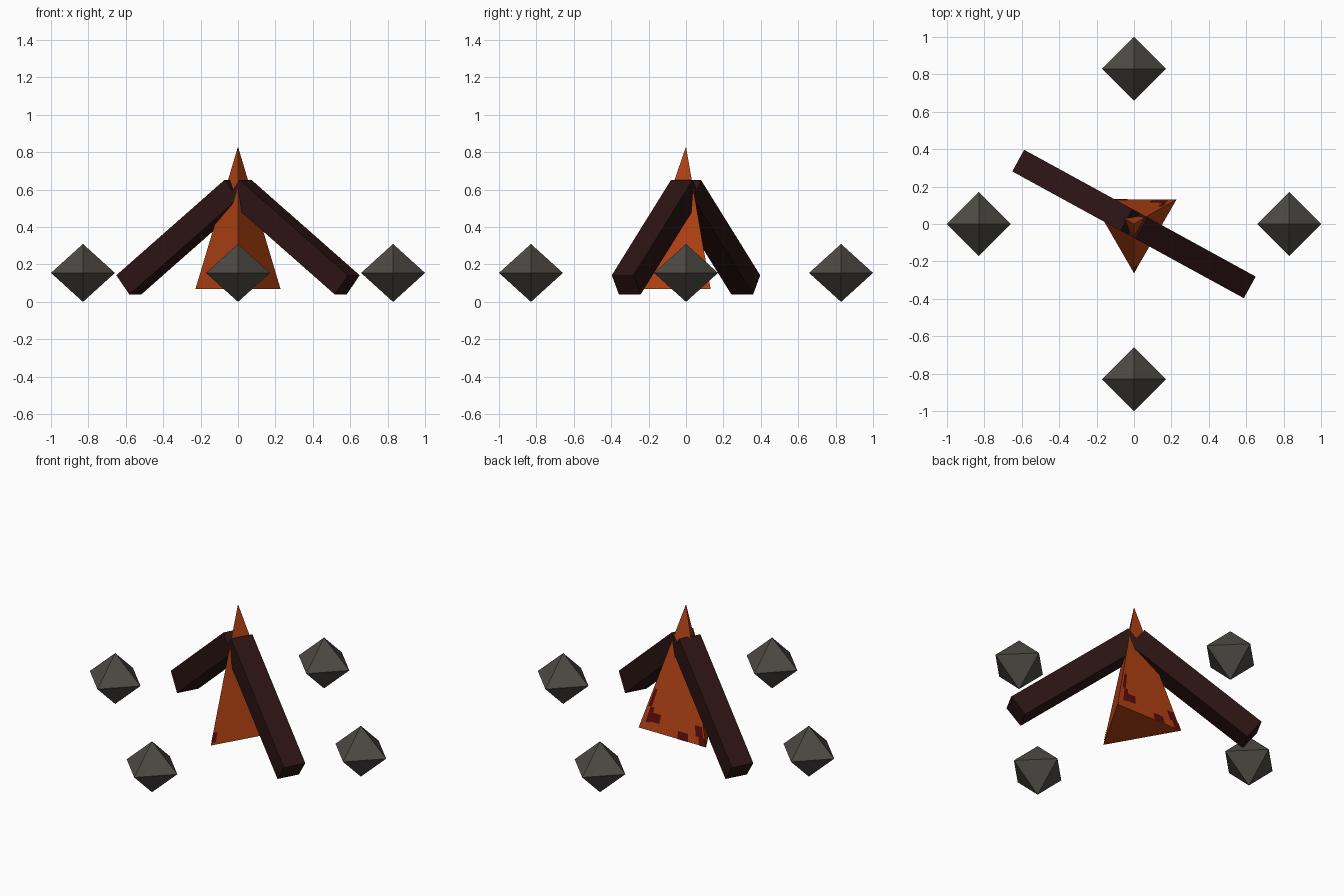
import bpy, bmesh, math
from mathutils import Vector, Matrix

if "Cube" in bpy.data.objects:
    bpy.data.objects.remove(bpy.data.objects["Cube"])


def material(name, rgb):
    m = bpy.data.materials.new(name)
    m.diffuse_color = (*rgb, 1)
    m.use_nodes = True
    m.node_tree.nodes["Principled BSDF"].inputs["Base Color"].default_value = m.diffuse_color
    return m


STONE = material("grey stone", (0.075, 0.069, 0.058))
WOOD = material("charred wood", (0.026, 0.007, 0.007))
FLAME = material("orange flame", (0.46, 0.057, 0.007))
EMBER = material("dark red ember", (0.11, 0.004, 0.004))


def add_object(name, bm, mat):
    me = bpy.data.meshes.new(name)
    bm.to_mesh(me)
    bm.free()
    me.materials.append(mat)
    ob = bpy.data.objects.new(name, me)
    bpy.context.collection.objects.link(ob)
    return ob


# Ring of four octahedral stones
for i in range(4):
    a = i * math.pi / 2
    bm = bmesh.new()
    ring = [bm.verts.new((0.171 * math.cos(k * math.pi / 2),
                          0.171 * math.sin(k * math.pi / 2), 0)) for k in range(4)]
    top, bottom = bm.verts.new((0, 0, 0.155)), bm.verts.new((0, 0, -0.155))
    for k in range(4):
        p, q = ring[k], ring[(k + 1) % 4]
        bm.faces.new((p, q, top))
        bm.faces.new((q, p, bottom))
    ob = add_object(f"stone_{i + 1}", bm, STONE)
    ob.location = (0.829 * math.cos(a), 0.829 * math.sin(a), 0.155)

# Two square logs leaning against each other
for i in range(2):
    bm = bmesh.new()
    bmesh.ops.create_cube(bm, size=1)
    turn = Matrix.Rotation(math.radians(-28.7) + i * math.pi, 4, 'Z')
    lean = Matrix.Rotation(math.radians(37.7), 4, 'Y')
    bm.transform(turn @ Matrix.Translation((0.336, 0, 0.346)) @ lean
                 @ Matrix.Diagonal((0.834, 0.132, 0.13, 1)))
    add_object(f"log_{i + 1}", bm, WOOD)

# Three-sided flame
base = [Vector((0.263 * math.cos(math.radians(d)), 0.263 * math.sin(math.radians(d)), 0.068))
        for d in (-90, 30, 150)]
apex = Vector((0, 0, 0.83))
bm = bmesh.new()
bv = [bm.verts.new(p) for p in base]
av = bm.verts.new(apex)
bm.faces.new(reversed(bv))
for k in range(3):
    bm.faces.new((bv[k], bv[(k + 1) % 3], av))
add_object("flame", bm, FLAME)

# Ember patches low on the flame: side, then ranges across and up that side
patches = [(1, 0.07, 0.14, 0.06, 0.18), (1, 0.03, 0.09, 0.18, 0.32),
           (1, 0.14, 0.28, 0.07, 0.14), (1, 0.58, 0.74, 0.0, 0.06),
           (1, 0.86, 0.98, 0.06, 0.14), (1, 0.9, 1.0, 0.0, 0.06),
           (0, 0.0, 0.06, 0.02, 0.09)]
bm = bmesh.new()
for side, s0, s1, t0, t1 in patches:
    a, b = base[side], base[(side + 1) % 3]
    n = (b - a).cross(apex - a).normalized() * 0.003
    bm.faces.new([bm.verts.new(a.lerp(b, s).lerp(apex, t) + n)
                  for s, t in ((s0, t0), (s1, t0), (s1, t1), (s0, t1))])
add_object("ember_patches", bm, EMBER)
